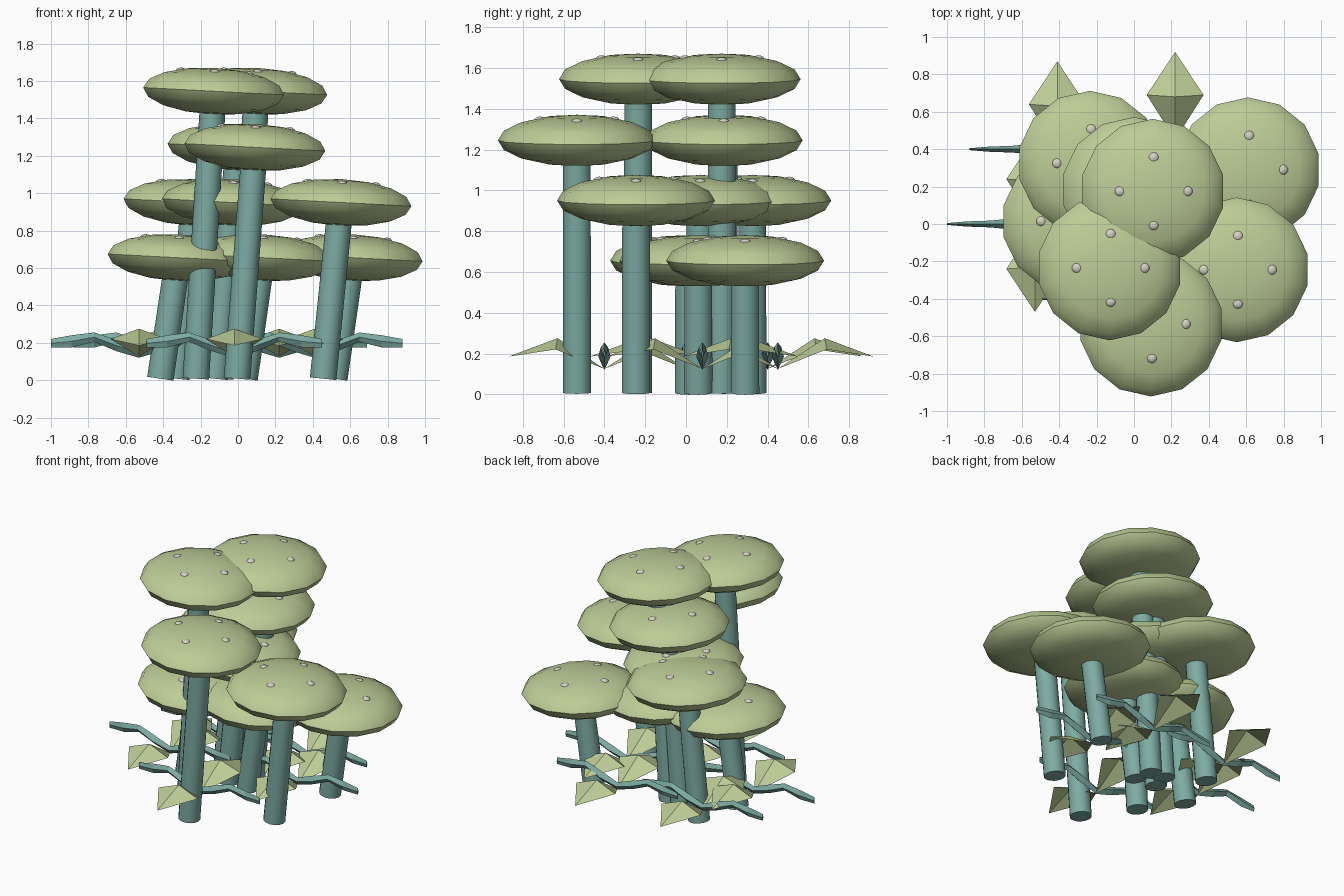
import bpy, bmesh, math
from mathutils import Vector, Matrix

cube = bpy.data.objects.get("Cube")
if cube:
    bpy.data.objects.remove(cube, do_unlink=True)


def material(name, rgb):
    m = bpy.data.materials.new(name)
    m.use_nodes = True
    m.diffuse_color = (*rgb, 1)
    m.node_tree.nodes["Principled BSDF"].inputs["Base Color"].default_value = (*rgb, 1)
    return m


GREEN = material("pale green", (0.51, 0.61, 0.31))
TEAL = material("muted teal", (0.205, 0.41, 0.365))
SPOT = material("off white", (0.66, 0.64, 0.57))


def add_object(name, bm, mat, smooth_angle=None):
    bmesh.ops.recalc_face_normals(bm, faces=bm.faces[:])
    mesh = bpy.data.meshes.new(name)
    bm.to_mesh(mesh)
    bm.free()
    mesh.materials.append(mat)
    obj = bpy.data.objects.new(name, mesh)
    bpy.context.collection.objects.link(obj)
    if smooth_angle:
        bpy.ops.object.select_all(action="DESELECT")
        obj.select_set(True)
        bpy.context.view_layer.objects.active = obj
        bpy.ops.object.shade_smooth_by_angle(angle=math.radians(smooth_angle))
    return obj


CAP_R, CAP_H, LEAN = 0.387, 0.125, 0.095


def mushroom(x, y, z):
    # Leaning stem from the ground up into the cap
    foot, top = Vector((x - LEAN, y, 0.008)), Vector((x, y, z))
    axis = top - foot
    bm = bmesh.new()
    bmesh.ops.create_cone(bm, cap_ends=True, segments=14, radius1=0.071,
                          radius2=0.069, depth=axis.length)
    turn = axis.to_track_quat("Z", "Y").to_matrix().to_4x4()
    bm.transform(Matrix.Translation((foot + top) / 2) @ turn)
    add_object("stem", bm, TEAL, 40)

    # Flattened cap, tipped slightly along the lean
    place = Matrix.Translation(top) @ Matrix.Rotation(math.radians(3), 4, "Y")
    bm = bmesh.new()
    bmesh.ops.create_uvsphere(bm, u_segments=14, v_segments=8, radius=1)
    bm.transform(place @ Matrix.Diagonal((CAP_R, CAP_R, CAP_H, 1)))
    add_object("cap", bm, GREEN, 60)

    # Four small spots around the cap top
    bm = bmesh.new()
    for i in range(4):
        a = i * math.pi / 2
        spot = place @ Matrix.Translation((0.18 * math.cos(a), 0.18 * math.sin(a), 0.1))
        bmesh.ops.create_icosphere(bm, subdivisions=2, radius=0.029,
                                   matrix=spot @ Matrix.Diagonal((1, 1, 0.6, 1)))
    add_object("cap_spots", bm, SPOT, 60)


def broad_leaf(place):
    # Ridged diamond leaf running out along +x
    bm = bmesh.new()
    root, ridge, left, right, tip = [bm.verts.new(p) for p in (
        (0, 0, 0.125), (0.23, 0, 0.275), (0.24, 0.152, 0.22),
        (0.24, -0.152, 0.22), (0.47, 0, 0.185))]
    for f in ((root, ridge, left), (root, right, ridge),
              (ridge, tip, left), (ridge, right, tip)):
        bm.faces.new(f)
    bm.transform(place)
    add_object("broad_leaf", bm, GREEN)


def narrow_leaf(place):
    # Slim upright blade: distance, bottom, top, half thickness
    bm = bmesh.new()
    rings = []
    for r, low, high, t in ((0, 0.12, 0.17, 0.012), (0.12, 0.155, 0.215, 0.03),
                            (0.24, 0.205, 0.255, 0.018), (0.36, 0.175, 0.24, 0.014),
                            (0.47, 0.175, 0.22, 0.005)):
        mid = (low + high) / 2
        rings.append([bm.verts.new(p) for p in
                      ((r, 0, low), (r, t, mid), (r, 0, high), (r, -t, mid))])
    for a, b in zip(rings, rings[1:]):
        for i in range(4):
            j = (i + 1) % 4
            bm.faces.new((a[i], a[j], b[j], b[i]))
    bm.faces.new(rings[0])
    bm.faces.new(rings[-1])
    bm.transform(place)
    add_object("narrow_leaf", bm, TEAL)


# Four tiers of mushrooms, lowest first
TIERS = {
    0.655: ((-0.32, 0.015), (0.61, 0.29), (0.13, 0.06)),
    0.95: ((-0.235, 0.325), (0.55, -0.245), (-0.03, 0.07)),
    1.245: ((0.09, -0.535), (0.0, 0.185)),
    1.545: ((-0.13, -0.235), (0.10, 0.175)),
}
for height, spots in TIERS.items():
    for x, y in spots:
        mushroom(x, y, height)

# Leaf crosses: narrow blades along x, broad leaves along y
for x, y in ((-0.53, 0), (-0.41, 0.4), (0.22, 0.45), (-0.02, -0.4), (0.41, 0.08)):
    for i in range(4):
        place = Matrix.Translation((x, y, 0)) @ Matrix.Rotation(i * math.pi / 2, 4, "Z")
        (broad_leaf if i % 2 else narrow_leaf)(place)
